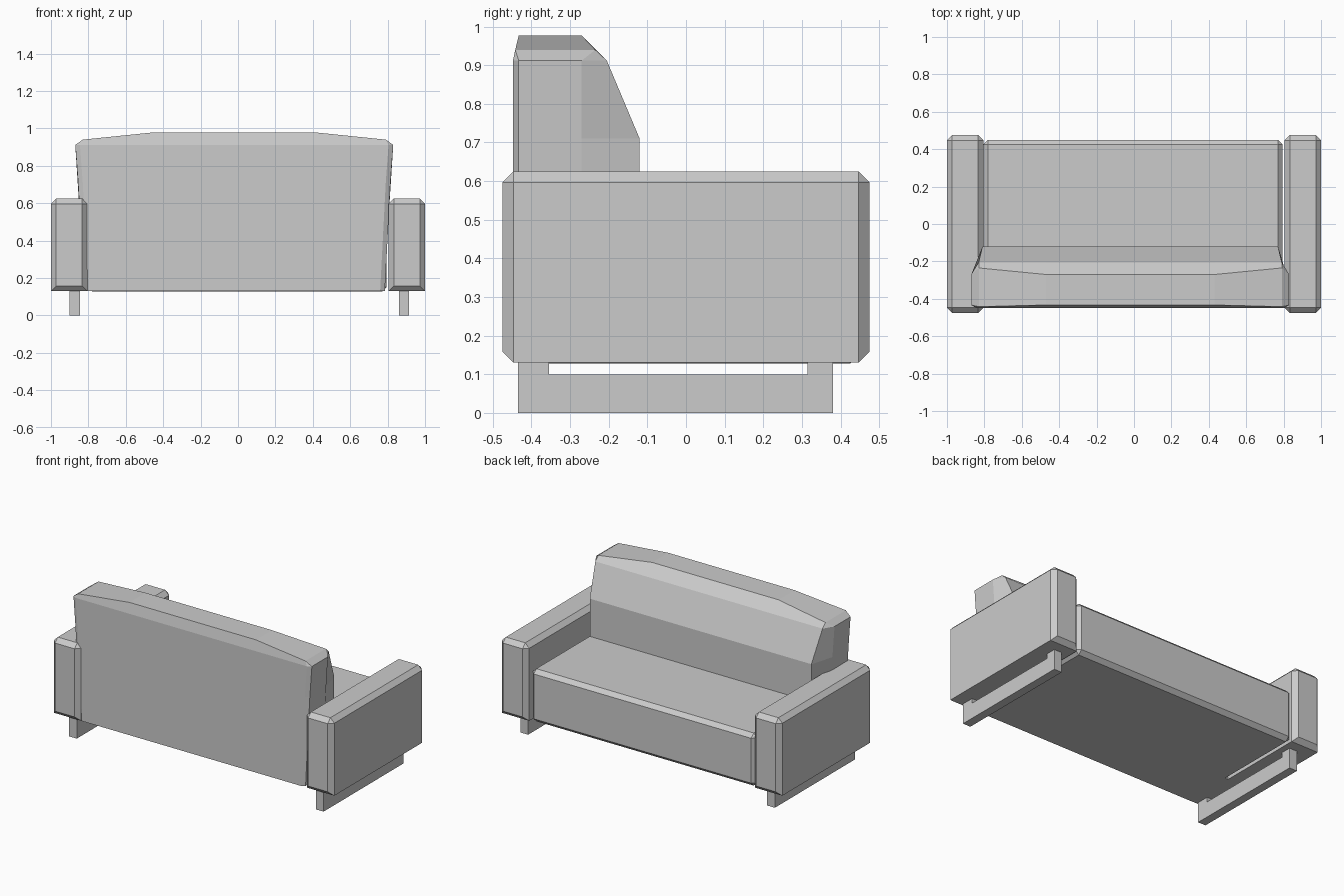
import bpy, bmesh
from mathutils import Vector

if "Cube" in bpy.data.objects:
    bpy.data.objects.remove(bpy.data.objects["Cube"])


def add_object(name, bm):
    bmesh.ops.recalc_face_normals(bm, faces=bm.faces[:])
    mesh = bpy.data.meshes.new(name)
    bm.to_mesh(mesh)
    bm.free()
    ob = bpy.data.objects.new(name, mesh)
    bpy.context.collection.objects.link(ob)
    return ob


def box(name, lo, hi, bevel=0, keep=lambda a, b: False):
    """Box between two corners; edges for which keep(a, b) is true stay sharp."""
    bm = bmesh.new()
    bmesh.ops.create_cube(bm, size=1)
    lo, hi = Vector(lo), Vector(hi)
    for v in bm.verts:
        v.co = (lo + hi) / 2 + v.co * (hi - lo)
    if bevel:
        edges = [e for e in bm.edges if not keep(e.verts[0].co, e.verts[1].co)]
        bmesh.ops.bevel(bm, geom=edges, offset=bevel, segments=1, affect='EDGES')
    return add_object(name, bm)


def long_bottom(a, b):
    return a.z < 0.2 and b.z < 0.2 and abs(a.y - b.y) > 0.1


def prism_x(name, profile, x0, x1):
    """Extrude a (y, z) outline along x."""
    bm = bmesh.new()
    face = bm.faces.new([bm.verts.new((x0, y, z)) for y, z in profile])
    out = bmesh.ops.extrude_face_region(bm, geom=[face])
    for v in out['geom']:
        if isinstance(v, bmesh.types.BMVert):
            v.co.x = x1
    return add_object(name, bm)


# Arms: chamfered blocks with sharp long bottom edges
for side, x0, x1 in (("left", -1, -0.805), ("right", 0.805, 1)):
    box(side + "_arm", (x0, -0.475, 0.13), (x1, 0.475, 0.625), 0.028, long_bottom)

# Seat
box("seat", (-0.805, -0.40, 0.128), (0.795, 0.45, 0.467), 0.025)

# Sled legs: a rail with a raised post at each end
rail = [(-0.435, 0), (0.38, 0), (0.38, 0.14), (0.315, 0.14),
        (0.315, 0.1), (-0.355, 0.1), (-0.355, 0.14), (-0.435, 0.14)]
prism_x("left_leg", rail, -0.9, -0.845)
prism_x("right_leg", rail, 0.86, 0.915)

# Backrest: rings of (half width, y, z) lofted from side to side
end = [(.805, -.433, .13), (.835, -.433, .71), (.85, -.433, .912), (.85, -.433, .912),
       (.85, -.27, .912), (.85, -.27, .912), (.835, -.27, .71), (.80, -.27, .13)]
shoulder = [(.78, -.448, .13), (.81, -.448, .71), (.825, -.448, .912), (.81, -.442, .94),
            (.81, -.235, .94), (.81, -.205, .912), (.79, -.12, .71), (.785, -.12, .13)]
crown = [(.45, -.448, .13), (.45, -.448, .71), (.45, -.448, .912), (.45, -.433, .977),
         (.45, -.27, .977), (.45, -.205, .912), (.45, -.12, .71), (.45, -.12, .13)]
bm = bmesh.new()
rings = []
for ring, s in ((end, -1), (shoulder, -1), (crown, -1), (crown, 1), (shoulder, 1), (end, 1)):
    rings.append([bm.verts.new((s * x - 0.02, y, z)) for x, y, z in ring])
for a, b in zip(rings, rings[1:]):
    for i in range(8):
        j = (i + 1) % 8
        bm.faces.new((a[i], a[j], b[j], b[i]))
bm.faces.new(rings[0])
bm.faces.new(rings[-1])
bmesh.ops.remove_doubles(bm, verts=bm.verts[:], dist=0.0005)
add_object("backrest", bm)
